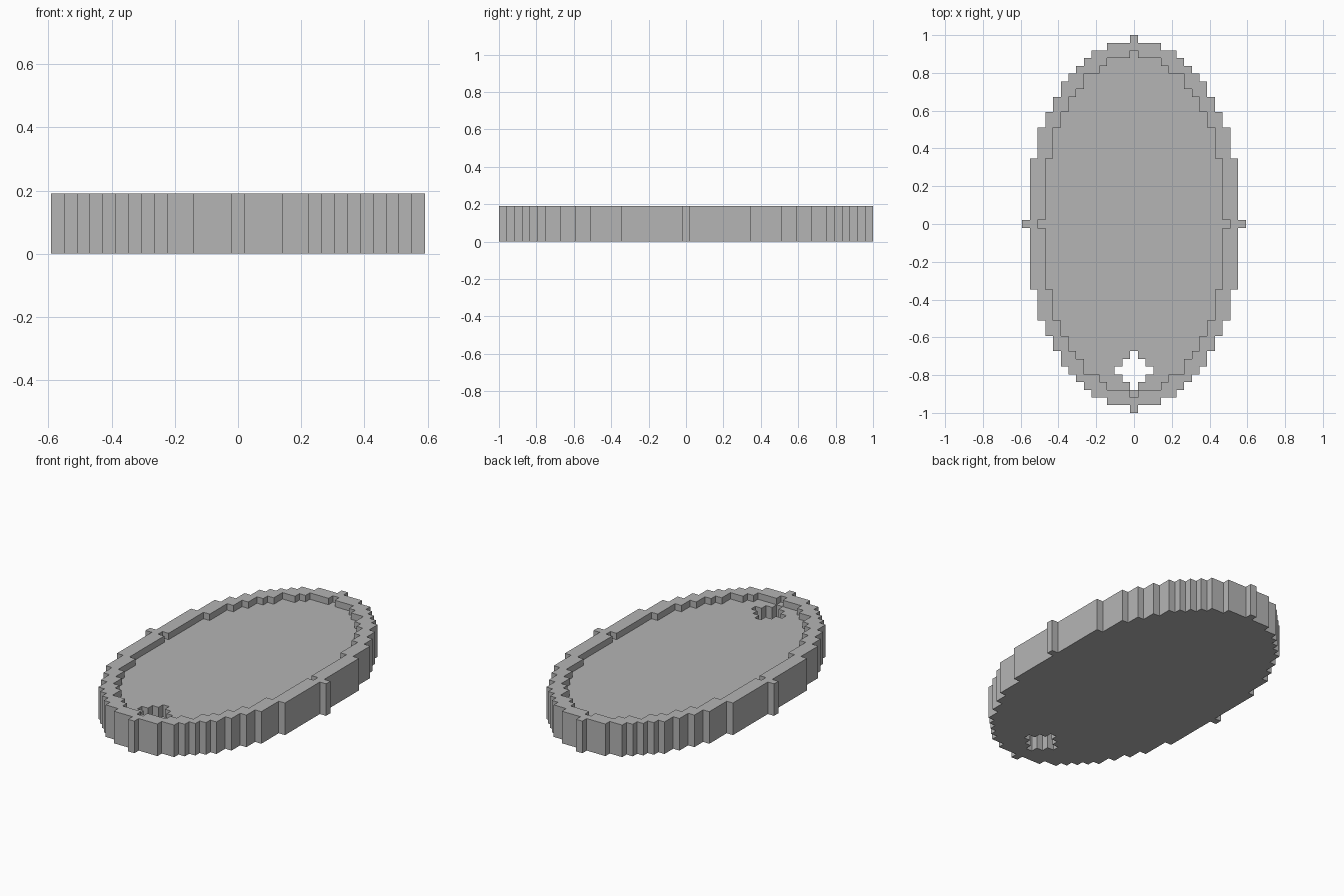
import bpy, bmesh

if "Cube" in bpy.data.objects:
    bpy.data.objects.remove(bpy.data.objects["Cube"])

CELL = 2 / 49            # size of one block
FLOOR, RIM = 0.152, 0.19  # heights of the recessed floor and the rim


def height(i, j):
    """Height of the oval tray at block (i, j)."""
    if (i / 14) ** 2 + (j / 24) ** 2 > 1:
        return 0
    if abs(i) + abs(j + 19) <= 2:          # small drain hole near the front
        return 0
    return FLOOR if (i / 12) ** 2 + (j / 22) ** 2 <= 1 else RIM


bm = bmesh.new()


def face(*points):
    bm.faces.new([bm.verts.new(p) for p in points])


# Stepped body: caps on each block, walls wherever the neighbour is lower
for i in range(-14, 15):
    for j in range(-24, 25):
        h = height(i, j)
        if not h:
            continue
        x0, x1 = (i - 0.5) * CELL, (i + 0.5) * CELL
        y0, y1 = (j - 0.5) * CELL, (j + 0.5) * CELL
        face((x0, y0, h), (x1, y0, h), (x1, y1, h), (x0, y1, h))
        face((x0, y1, 0), (x1, y1, 0), (x1, y0, 0), (x0, y0, 0))
        for di, dj, a, b in ((0, -1, (x0, y0), (x1, y0)), (1, 0, (x1, y0), (x1, y1)),
                             (0, 1, (x1, y1), (x0, y1)), (-1, 0, (x0, y1), (x0, y0))):
            low = height(i + di, j + dj)
            for z0, z1 in ((0, FLOOR), (FLOOR, RIM)):
                if low <= z0 and z1 <= h:
                    face((*a, z0), (*b, z0), (*b, z1), (*a, z1))

bmesh.ops.remove_doubles(bm, verts=bm.verts[:], dist=1e-4)

# Merge flat areas, keeping one split line so that no face encloses a hole
for e in bm.edges:
    e.seam = all(abs(v.co.x - CELL / 2) < 1e-4 for v in e.verts)
bmesh.ops.dissolve_limit(bm, angle_limit=0.01, verts=bm.verts[:], edges=bm.edges[:],
                         delimit={'SEAM'})

mesh = bpy.data.meshes.new("oval_tray")
bm.to_mesh(mesh)
bm.free()
tray = bpy.data.objects.new("oval_tray", mesh)
bpy.context.collection.objects.link(tray)

grey = bpy.data.materials.new("plain_grey")
grey.diffuse_color = (0.46, 0.46, 0.46, 1)
grey.use_nodes = True
grey.node_tree.nodes["Principled BSDF"].inputs["Base Color"].default_value = grey.diffuse_color
mesh.materials.append(grey)
